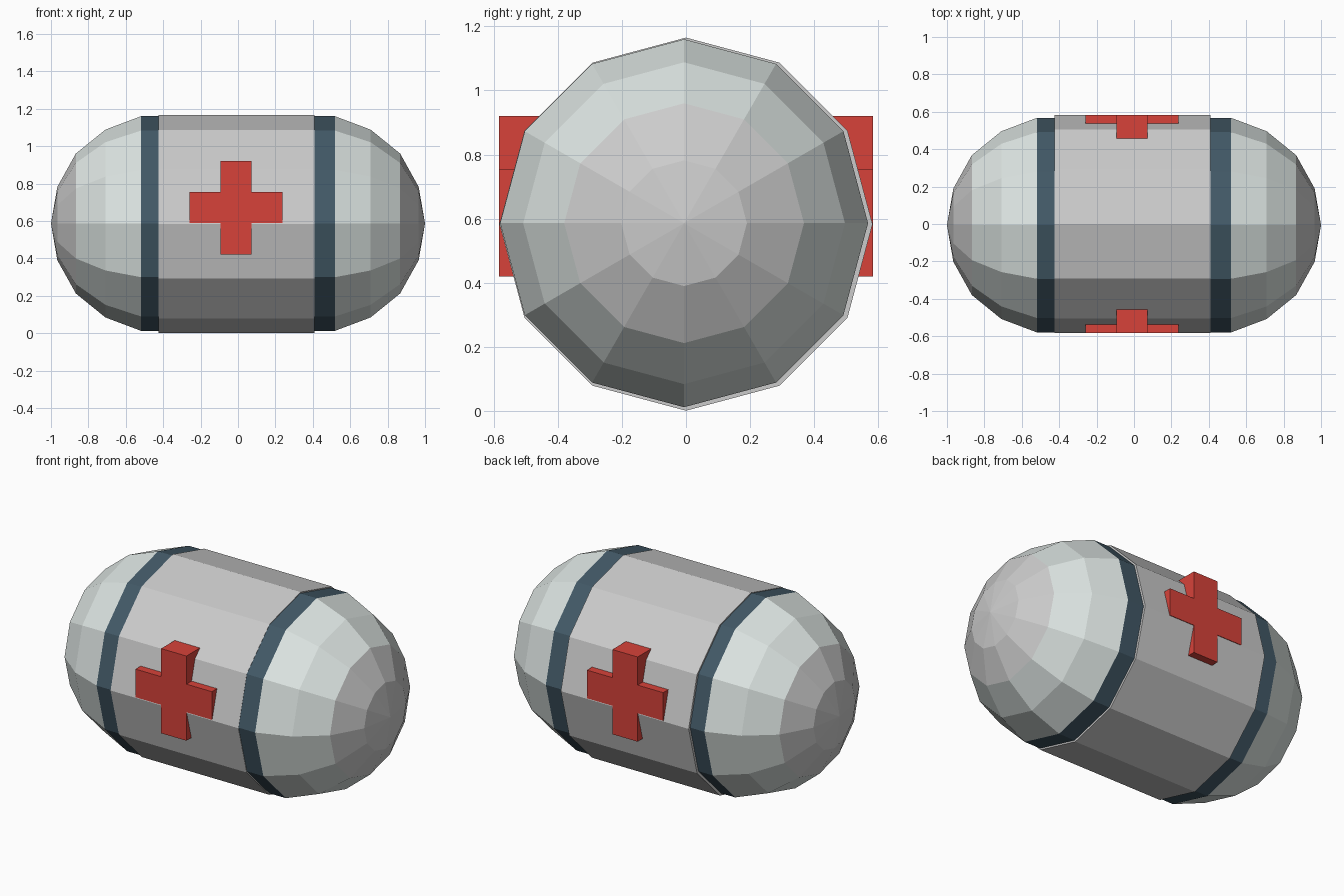
import bpy, bmesh, math

if "Cube" in bpy.data.objects:
    bpy.data.objects.remove(bpy.data.objects["Cube"])

SIDES = 12
ZC = 0.583


def material(name, rgb):
    m = bpy.data.materials.new(name)
    m.diffuse_color = (*rgb, 1.0)
    m.use_nodes = True
    m.node_tree.nodes["Principled BSDF"].inputs["Base Color"].default_value = m.diffuse_color
    return m


dark = material("dark_blue_grey", (0.055, 0.10, 0.135))
pale = material("pale_grey", (0.72, 0.78, 0.76))
red = material("red", (0.68, 0.055, 0.042))


def finish(bm, name, mat=None):
    bmesh.ops.recalc_face_normals(bm, faces=bm.faces)
    me = bpy.data.meshes.new(name)
    bm.to_mesh(me)
    bm.free()
    ob = bpy.data.objects.new(name, me)
    bpy.context.collection.objects.link(ob)
    if mat:
        me.materials.append(mat)
    return ob


def lathe(name, profile, mat=None, y=0.0, z=ZC, close=False):
    """Revolve (x, radius) points around the x axis; radius 0 makes a tip."""
    bm = bmesh.new()
    rings = []
    for x, r in profile:
        if r == 0:
            rings.append([bm.verts.new((x, y, z))] * SIDES)
        else:
            rings.append([bm.verts.new((x, y + r * math.sin(2 * math.pi * i / SIDES),
                                        z + r * math.cos(2 * math.pi * i / SIDES)))
                          for i in range(SIDES)])
    for a, b in zip(rings, rings[1:]):
        for i in range(SIDES):
            j = (i + 1) % SIDES
            bm.faces.new(list(dict.fromkeys((a[i], a[j], b[j], b[i]))))
    if close:
        bm.faces.new(rings[0])
        bm.faces.new(rings[-1])
    return finish(bm, name, mat)


# Central barrel
lathe("barrel", [(-0.425, 0.582), (0.41, 0.582)], close=True)

# Domed ends: dark band, pale shoulder, plain grey tip
for side, s, inner in (("left", -1, 0.425), ("right", 1, 0.41)):
    off = dict(y=-0.006, z=ZC + 0.003)
    lathe(side + "_band", [(s * inner, 0.574), (s * 0.518, 0.574)], dark, **off)
    lathe(side + "_shoulder", [(s * 0.518, 0.574), (s * 0.709, 0.502), (s * 0.867, 0.374)], pale, **off)
    lathe(side + "_tip", [(s * 0.867, 0.374), (s * 0.966, 0.196), (s * 1.0, 0)], **off)

# Cross running through the barrel, showing on front and back
x0, x1, x2, x3 = -0.26, -0.093, 0.072, 0.238
z0, z1, z2, z3 = 0.42, 0.588, 0.754, 0.92
outline = [(x1, z0), (x2, z0), (x2, z1), (x3, z1), (x3, z2), (x2, z2),
           (x2, z3), (x1, z3), (x1, z2), (x0, z2), (x0, z1), (x1, z1)]
bm = bmesh.new()
face = bm.faces.new([bm.verts.new((x, -0.584, z)) for x, z in outline])
ext = bmesh.ops.extrude_face_region(bm, geom=[face], use_keep_orig=True)
bmesh.ops.translate(bm, vec=(0, 1.168, 0),
                    verts=[v for v in ext["geom"] if isinstance(v, bmesh.types.BMVert)])
finish(bm, "cross", red)
